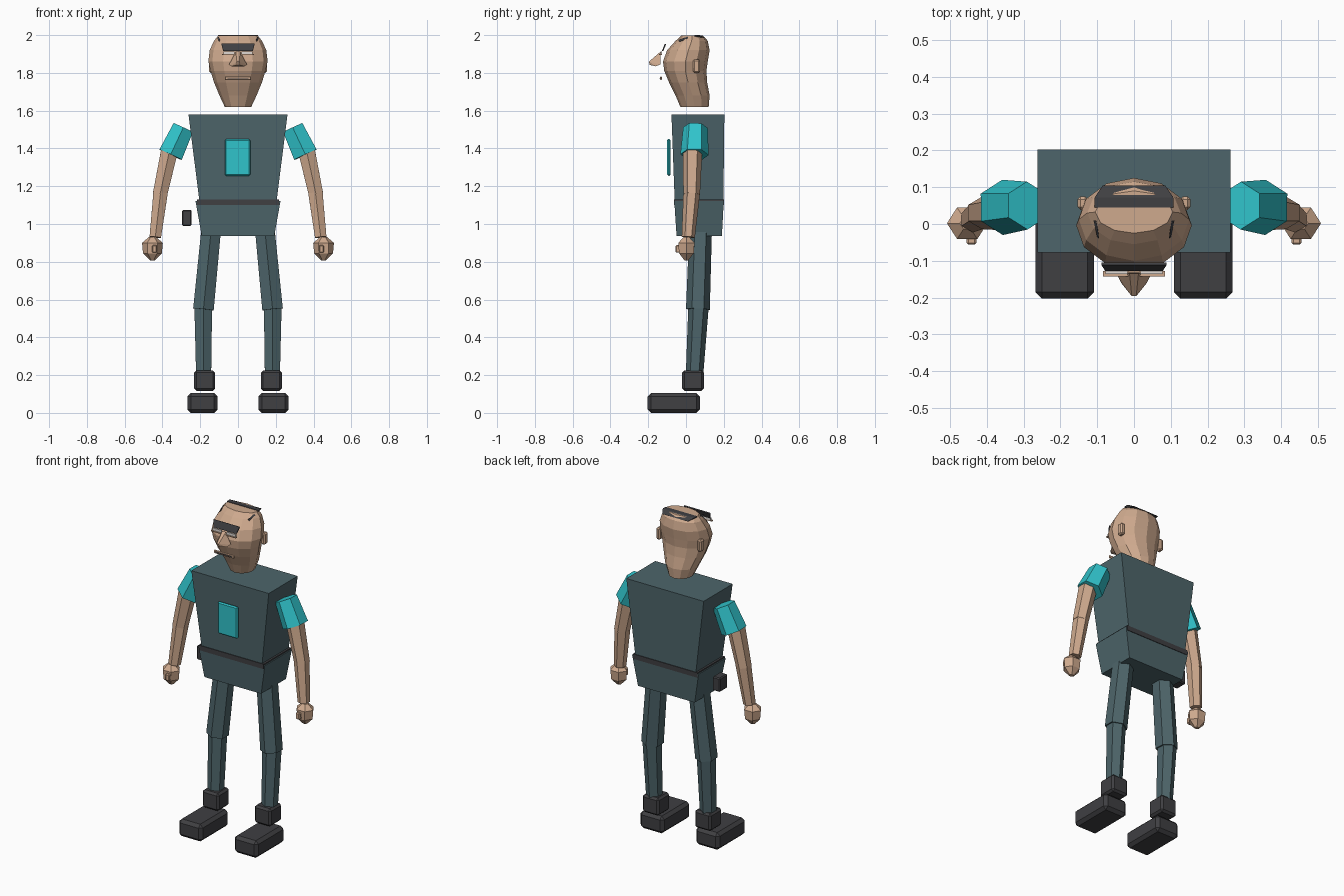
import bpy, bmesh
from math import sin, cos, pi
from mathutils import Vector

if "Cube" in bpy.data.objects:
    bpy.data.objects.remove(bpy.data.objects["Cube"])


def material(name, rgb):
    m = bpy.data.materials.new(name)
    m.diffuse_color = (*rgb, 1)
    m.use_nodes = True
    m.node_tree.nodes["Principled BSDF"].inputs["Base Color"].default_value = m.diffuse_color
    return m


SKIN = material("skin", (0.62, 0.40, 0.27))
CLOTH = material("cloth", (0.075, 0.13, 0.145))
CYAN = material("cyan", (0.03, 0.55, 0.60))
DARK = material("dark", (0.05, 0.05, 0.055))
WHITE = material("eye_white", (0.75, 0.70, 0.66))


def finish(bm, name, mat):
    bmesh.ops.recalc_face_normals(bm, faces=bm.faces)
    me = bpy.data.meshes.new(name)
    bm.to_mesh(me)
    bm.free()
    me.materials.append(mat)
    ob = bpy.data.objects.new(name, me)
    bpy.context.collection.objects.link(ob)
    return ob


def loft(name, rings, mat):
    """Closed skin through rings with equal point counts."""
    bm = bmesh.new()
    vs = [[bm.verts.new(p) for p in r] for r in rings]
    n = len(vs[0])
    for a, b in zip(vs, vs[1:]):
        for i in range(n):
            j = (i + 1) % n
            bm.faces.new((a[i], a[j], b[j], b[i]))
    bm.faces.new(vs[0])
    bm.faces.new(vs[-1])
    return finish(bm, name, mat)


def rect(z, w, y0, y1):
    return [(-w, y0, z), (w, y0, z), (w, y1, z), (-w, y1, z)]


def box(name, x, y, z, mat, bevel=0.0):
    bm = bmesh.new()
    bmesh.ops.create_cube(bm, size=1)
    for v in bm.verts:
        v.co = [(a + b) / 2 + c * (b - a) for c, (a, b) in zip(v.co, (x, y, z))]
    if bevel:
        bmesh.ops.bevel(bm, geom=bm.edges[:], offset=bevel, segments=1, affect='EDGES')
    return finish(bm, name, mat)


def limb(name, a, b, ra, rb, mat, n=6):
    """Tapered tube from a to b, end caps square to its axis."""
    a, b = Vector(a), Vector(b)
    d = (b - a).normalized()
    u = Vector((0, 1, 0))
    u = (u - d * u.dot(d)).normalized()
    v = d.cross(u)
    ring = lambda c, r: [c + (u * cos(2 * pi * i / n) + v * sin(2 * pi * i / n)) * r for i in range(n)]
    return loft(name, [ring(a, ra), ring(b, rb)], mat)


def hull(name, pts, mat):
    bm = bmesh.new()
    for p in pts:
        bm.verts.new(p)
    bmesh.ops.convex_hull(bm, input=bm.verts)
    return finish(bm, name, mat)


# head: rings of (z, half width, front y, back y)
head = [(1.62, .07, -.03, .12), (1.68, .098, -.055, .125), (1.75, .127, -.09, .112),
        (1.81, .145, -.115, .108), (1.86, .157, -.122, .115), (1.92, .15, -.10, .125),
        (1.97, .127, -.055, .115), (1.997, .105, -.025, .09)]
loft("head", [[(w * sin(2 * pi * i / 12), (f + k) / 2 - (k - f) / 2 * cos(2 * pi * i / 12), z)
               for i in range(12)] for z, w, f, k in head], SKIN)

# floating face features
hull("nose", [(s * x, y, z) for s in (-1, 1) for x, y, z in
              ((.012, -.135, 1.912), (.047, -.135, 1.845), (.035, -.16, 1.835),
               (.006, -.196, 1.86), (.006, -.192, 1.842))], SKIN)
hull("brow", [(s * x, y, z) for s in (-1, 1) for x, y, z in
              ((.078, -.128, 1.915), (.078, -.121, 1.915), (.088, -.112, 1.955),
               (.088, -.105, 1.952))], DARK)
box("mouth", (-.07, .07), (-.137, -.127), (1.762, 1.782), SKIN, .004)
box("mouth_line", (-.055, .055), (-.139, -.137), (1.770, 1.774), DARK)

# hair strip on the crown
hull("crown_hair", [(s * x, y, z) for s in (-1, 1) for x, y, z in
                    ((.107, .045, 2.0), (.107, .072, 2.0), (.107, .045, 1.993),
                     (.085, .105, 1.984))], DARK)

# torso, belt, hips
loft("torso", [rect(1.125, .205, -.06, .198), rect(1.58, .262, -.077, .203)], CLOTH)
box("belt", (-.218, .218), (-.064, .202), (1.10, 1.13), DARK)
loft("hips", [rect(.937, .192, -.05, .19), rect(1.122, .225, -.062, .2)], CLOTH)
box("chest_plate", (-.07, .065), (-.1, -.082), (1.255, 1.45), CYAN, .007)
box("belt_pouch", (-.296, -.245), (.02, .095), (.99, 1.075), DARK, .006)

for s, side in ((-1, "left"), (1, "right")):
    def span(a, b):
        return tuple(sorted((s * a, s * b)))

    # eye, ear, temple hair
    box("eye_" + side, span(.018, .078), (-.136, -.128), (1.898, 1.914), WHITE)
    box("eyelid_" + side, span(.014, .084), (-.142, -.128), (1.894, 1.899), SKIN)
    box("ear_" + side, span(.125, .153), (.038, .075), (1.80, 1.872), SKIN, .008)
    hull("temple_hair_" + side, [(s * x, y, z) for x, y, z in
                                 ((.103, .01, 1.992), (.11, .01, 1.985), (.095, -.04, 1.975),
                                  (.1, -.035, 1.965), (.1, 0, 1.975))], DARK)
    # arm
    limb("sleeve_" + side, (s * .29, .05, 1.51), (s * .357, .045, 1.367), .065, .075, CYAN)
    limb("upper_arm_" + side, (s * .36, .035, 1.40), (s * .413, .03, 1.157), .052, .044, SKIN)
    limb("forearm_" + side, (s * .410, .03, 1.165), (s * .438, .012, .93), .044, .035, SKIN)
    hand = [(.93, .02), (.90, .055), (.845, .05), (.808, .014)]
    loft("hand_" + side, [[(s * .453 + r * sin(pi * i / 3 + pi / 6), .002 + .9 * r * cos(pi * i / 3 + pi / 6), z)
                           for i in range(6)] for z, r in hand], SKIN)
    box("thumb_" + side, span(.428, .455), (-.056, -.03), (.848, .888), SKIN, .005)
    # leg
    limb("thigh_" + side, (s * .143, .077, .96), (s * .183, .063, .548), .06, .063, CLOTH)
    limb("shin_" + side, (s * .184, .066, .56), (s * .182, .045, .2), .054, .046, CLOTH)
    box("ankle_" + side, span(.121, .232), (-.02, .095), (.117, .225), DARK, .012)
    box("boot_" + side, span(.108, .268), (-.203, .073), (0, .105), DARK, .018)
